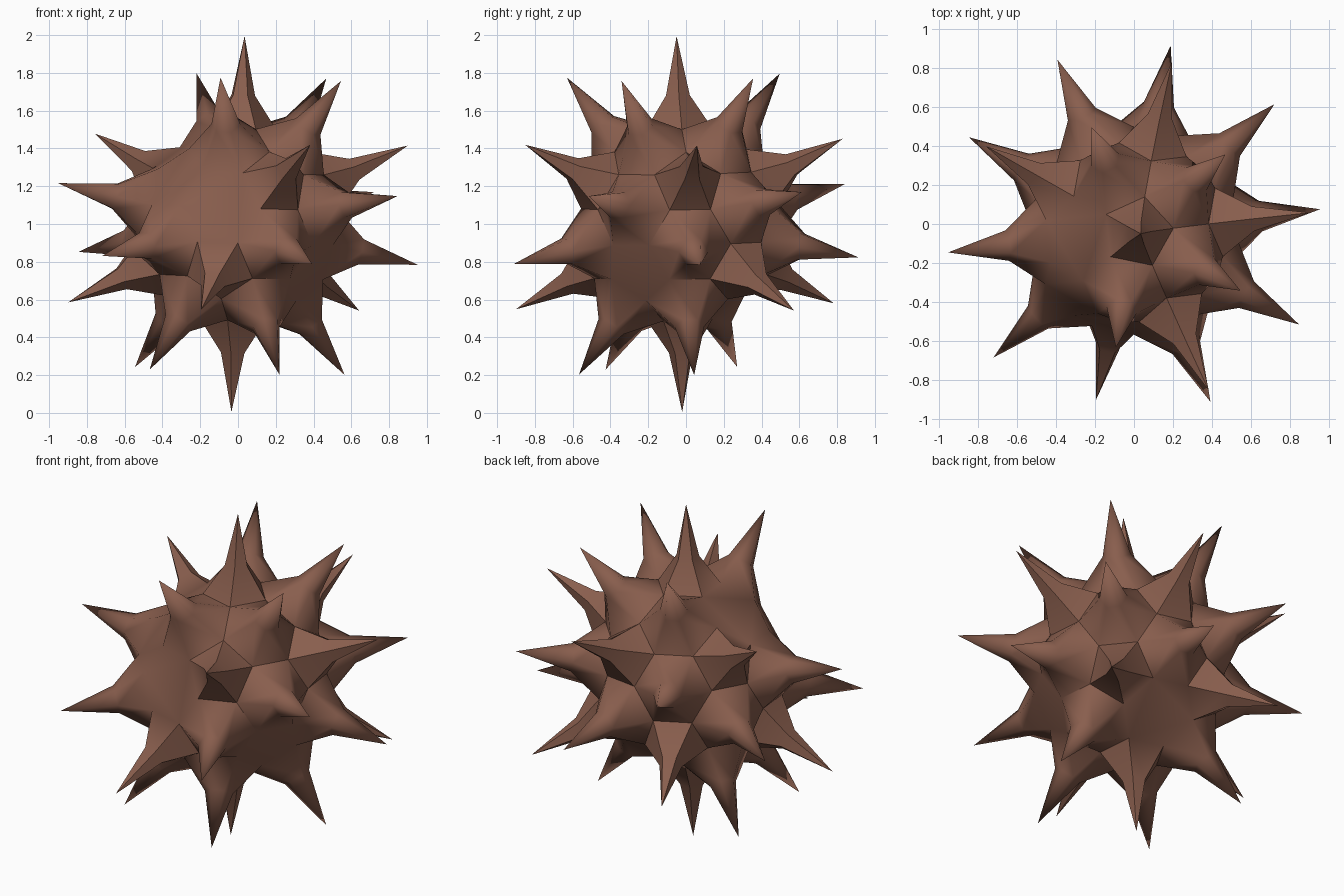
import bpy, bmesh
from math import radians, degrees, atan2, acos
from mathutils import Vector, Matrix

if "Cube" in bpy.data.objects:
    bpy.data.objects.remove(bpy.data.objects["Cube"], do_unlink=True)

BASE_R = 0.54        # corner radius of the core
RING_RISE = 0.175    # height of the spike's narrow ring above its face
RING_SCALE = 0.36    # size of that ring against the face
SPIKE = 0.488        # full spike height
PHASE = 42.4         # turn about the upright axis
# faces left without a spike: (angle from the top, turn in steps of 36)
BARE = {(37, 4), (79, 6), (63, 5), (117, 8), (143, 1)}

brown = bpy.data.materials.new("warm_brown")
brown.use_nodes = True
colour = (0.25, 0.112, 0.075, 1)
brown.diffuse_color = colour
brown.node_tree.nodes["Principled BSDF"].inputs["Base Color"].default_value = colour

# Core: an icosahedron with its corners cut off at a third of each edge
ico = bmesh.new()
bmesh.ops.create_icosphere(ico, subdivisions=1, radius=1)
corner = next(v.co for v in ico.verts if 0.2 < v.co.z < 0.7)
turn = Matrix.Rotation(radians(PHASE + 36) - atan2(corner.y, corner.x), 3, 'Z')
bm = bmesh.new()
for e in ico.edges:
    a, b = (turn @ v.co for v in e.verts)
    for t in (1 / 3, 2 / 3):
        bm.verts.new(a.lerp(b, t).normalized() * BASE_R)
ico.free()
bmesh.ops.convex_hull(bm, input=bm.verts[:])
bmesh.ops.dissolve_limit(bm, angle_limit=radians(5), verts=bm.verts[:], edges=bm.edges[:])
bmesh.ops.recalc_face_normals(bm, faces=bm.faces[:])


def is_bare(direction):
    polar = degrees(acos(direction.z))
    step = (degrees(atan2(direction.y, direction.x)) - PHASE) / 36
    return any(abs(polar - p) < 4 and round(step) % 10 == s for p, s in BARE)


# Spikes: a flared foot up to a narrow ring, then a long point
for face in bm.faces[:]:
    centre = face.calc_center_median()
    out = centre.normalized()
    if is_bare(out):
        continue
    ring = bmesh.ops.extrude_discrete_faces(bm, faces=[face])["faces"][0]
    for v in ring.verts:
        v.co = centre + (v.co - centre) * RING_SCALE + out * RING_RISE
    tip = bmesh.ops.poke(bm, faces=[ring])["verts"][0]
    tip.co = centre + out * SPIKE

# Lean the whole ball slightly and lift it onto the ground
lean = Vector((0, 0, 1)).rotation_difference(Vector((0.035, -0.015, 1)))
bm.transform(Matrix.Translation((0, -0.035, 1)) @ lean.to_matrix().to_4x4())
bmesh.ops.recalc_face_normals(bm, faces=bm.faces[:])

mesh = bpy.data.meshes.new("spiky_ball")
bm.to_mesh(mesh)
bm.free()
mesh.materials.append(brown)
ball = bpy.data.objects.new("spiky_ball", mesh)
bpy.context.collection.objects.link(ball)

bpy.ops.object.select_all(action='DESELECT')
ball.select_set(True)
bpy.context.view_layer.objects.active = ball
bpy.ops.object.shade_smooth_by_angle(angle=radians(62))
